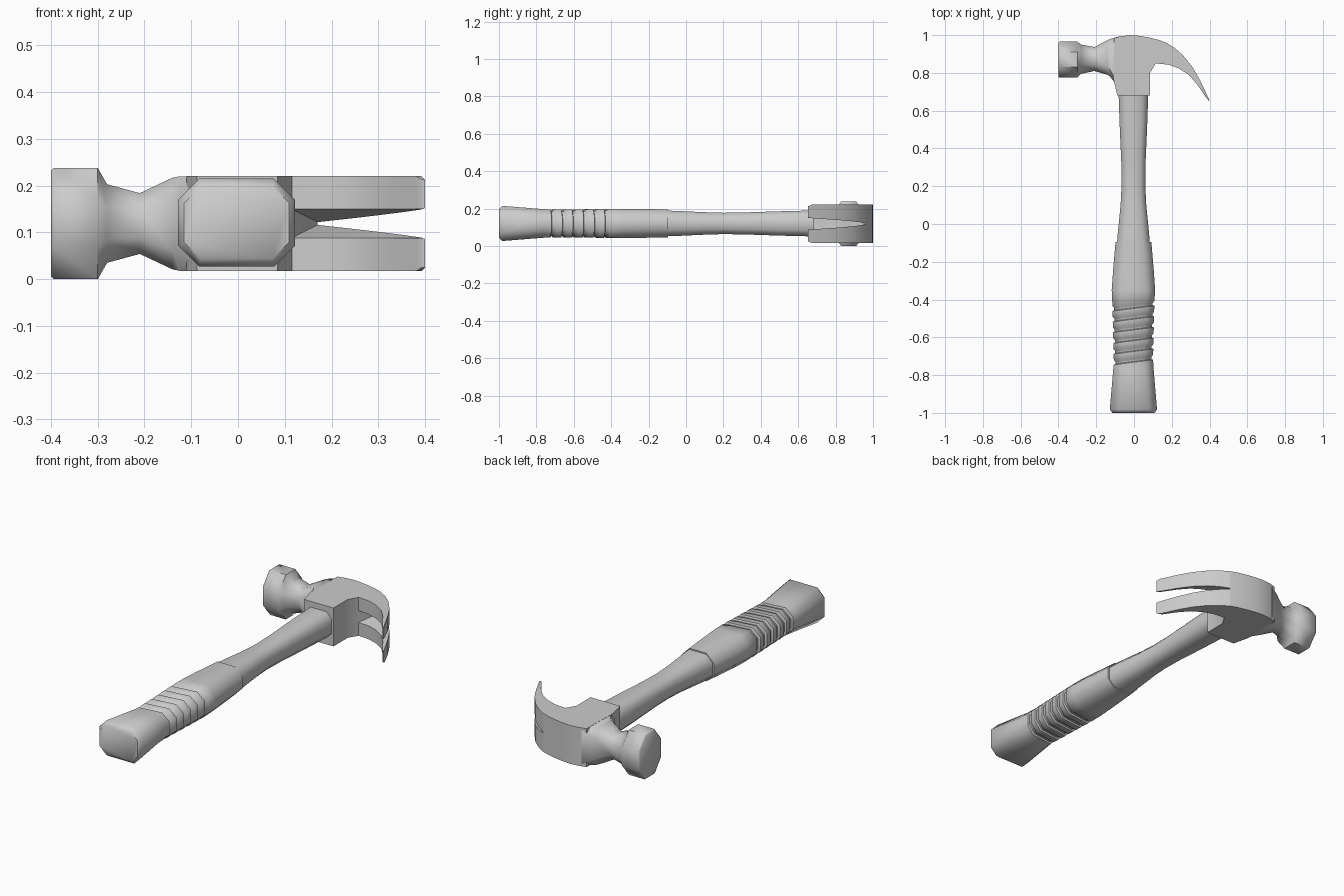
import bpy, bmesh

ZC = 0.119  # mid height of the hammer


def finish(name, bm, angle=0.87):
    bmesh.ops.recalc_face_normals(bm, faces=bm.faces)
    me = bpy.data.meshes.new(name)
    bm.to_mesh(me)
    bm.free()
    ob = bpy.data.objects.new(name, me)
    bpy.context.collection.objects.link(ob)
    bpy.ops.object.select_all(action='DESELECT')
    ob.select_set(True)
    bpy.context.view_layer.objects.active = ob
    bpy.ops.object.shade_smooth_by_angle(angle=angle)
    return ob


def loft(name, rings, angle=0.87):
    bm = bmesh.new()
    loops = [[bm.verts.new(p) for p in r] for r in rings]
    n = len(loops[0])
    for a, b in zip(loops, loops[1:]):
        for i in range(n):
            j = (i + 1) % n
            bm.faces.new((a[i], a[j], b[j], b[i]))
    bm.faces.new(loops[0])
    bm.faces.new(loops[-1])
    return finish(name, bm, angle)


def octagon(w, h, cw, ch):
    return [(w, -h + ch), (w, h - ch), (w - cw, h), (-w + cw, h),
            (-w, h - ch), (-w, -h + ch), (-w + cw, -h), (w - cw, -h)]


def handle_ring(y, w, h, c=0.045, slant=0.0, zc=ZC + 0.002):
    return [(u - 0.003, y + slant * u, zc + v) for u, v in octagon(w, h, c, c)]


def head_ring(x, y0, y1, h, k):
    w = (y1 - y0) / 2
    return [(x, (y0 + y1) / 2 + u, ZC + v)
            for u, v in octagon(w, h, w * k, h * k)]


# rubber grip with slanted grooves
rings = [handle_ring(-1.0, 0.112, 0.077, 0.035),
         handle_ring(-0.982, 0.125, 0.094),
         handle_ring(-0.77, 0.107, 0.077)]
for i in range(6):
    y = -0.72 + i * 0.057
    t = i / 5
    w, h = 0.104 + 0.007 * t, 0.074 + 0.003 * t
    for dy, d in ((-0.012, 0), (-0.008, 0.009), (0.003, 0.009), (0.014, 0)):
        rings.append(handle_ring(y + dy, w - d, h - d, 0.04, 0.13))
rings += [handle_ring(-0.35, 0.115, 0.078),
          handle_ring(-0.25, 0.108, 0.077),
          handle_ring(-0.095, 0.095, 0.075)]
loft("grip", rings)

# shaft
loft("shaft", [handle_ring(y, w, h, c) for y, w, h, c in (
    (-0.15, 0.09, 0.07, 0.035), (-0.05, 0.083, 0.067, 0.034),
    (0.1, 0.068, 0.06, 0.03), (0.2, 0.063, 0.057, 0.028),
    (0.32, 0.064, 0.059, 0.028), (0.5, 0.072, 0.065, 0.03),
    (0.7, 0.079, 0.07, 0.032))])

# striking face and neck
loft("striking_face_and_neck", [head_ring(*s) for s in (
    (-0.4, 0.781, 0.959, 0.113, 0.58), (-0.394, 0.775, 0.965, 0.119, 0.58),
    (-0.3, 0.775, 0.965, 0.119, 0.58), (-0.28, 0.795, 0.95, 0.084, 0.58),
    (-0.21, 0.81, 0.937, 0.065, 0.55), (-0.14, 0.79, 0.973, 0.098, 0.42),
    (-0.125, 0.778, 0.98, 0.101, 0.35), (-0.08, 0.72, 0.993, 0.101, 0.12))])

# head body around the shaft
profile = [(-0.088, 0.68), (0.085, 0.68), (0.085, 0.80), (0.115, 0.85),
           (0.17, 0.96), (0.13, 0.975), (0.08, 0.987), (0.03, 0.996),
           (-0.02, 1.0), (-0.07, 0.994), (-0.105, 0.985), (-0.11, 0.77),
           (-0.1, 0.73)]
loft("head_body", [[(x, y, ZC + s * 0.102) for x, y in profile]
                   for s in (-1, 1)])

# two curved claws: outer edge, under edge, inner gap on the outer side
stations = [((0.17, 0.96), (0.115, 0.85), 0.003),
            ((0.215, 0.932), (0.18, 0.844), 0.008),
            ((0.26, 0.893), (0.235, 0.825), 0.013),
            ((0.31, 0.83), (0.29, 0.79), 0.019),
            ((0.35, 0.76), (0.335, 0.738), 0.024),
            ((0.392, 0.672), (0.38, 0.672), 0.03),
            ((0.4, 0.653), (0.393, 0.655), 0.033)]
for side, s in (("upper", 1), ("lower", -1)):
    rings = []
    for i, ((ox, oy), (ux, uy), gap) in enumerate(stations):
        out = 0.102 if i < len(stations) - 1 else 0.094
        rings.append([(ox, oy, ZC + s * out), (ox, oy, ZC + s * gap),
                      (ux, uy, ZC + s * 0.031), (ux, uy, ZC + s * out)])
    loft(side + "_claw", rings, 0.7)
